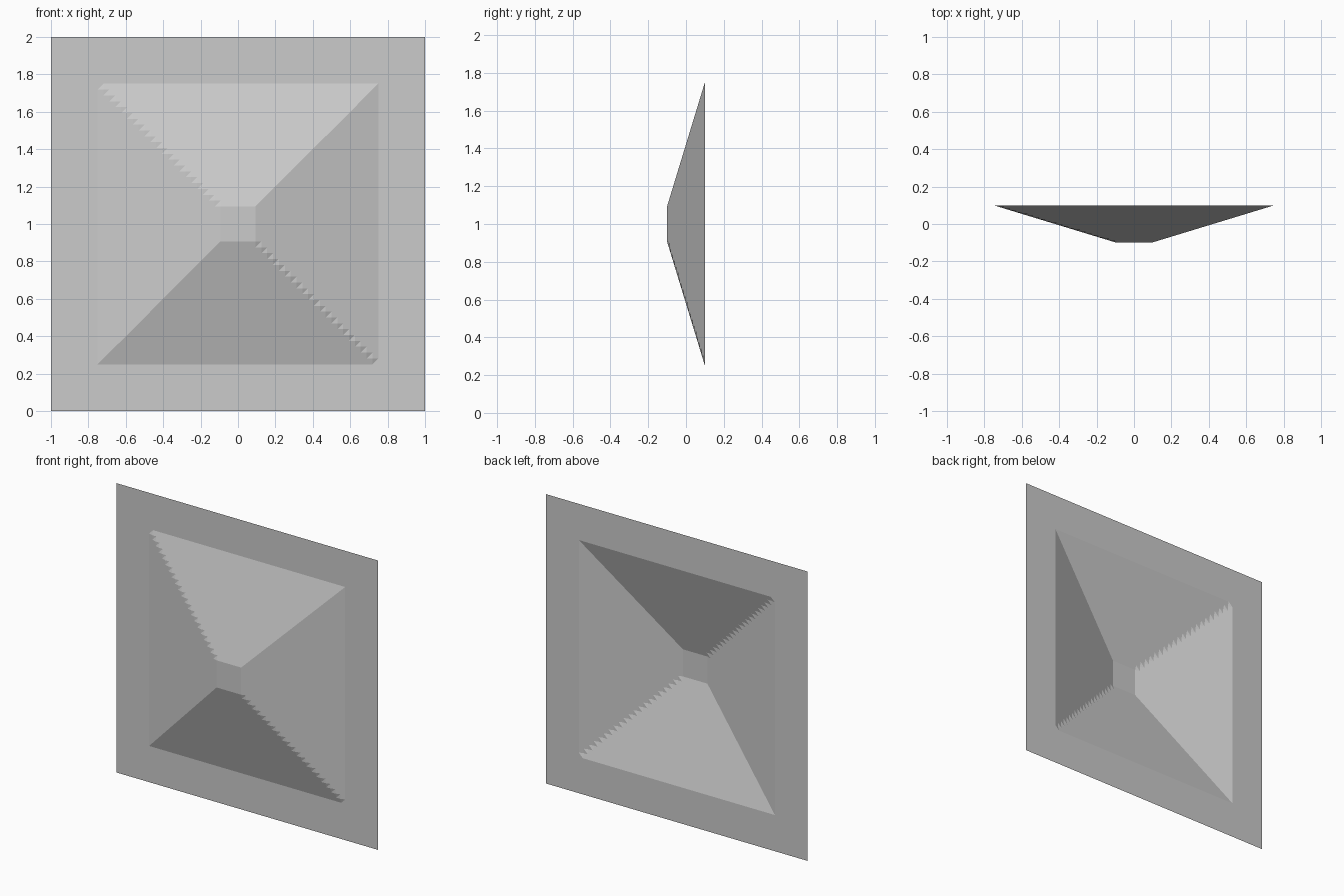
import bpy, bmesh
from mathutils import Matrix

if "Cube" in bpy.data.objects:
    bpy.data.objects.remove(bpy.data.objects["Cube"])

CELLS = 64           # cells along each side of the sheet
OUTER, INNER = 0.75, 0.09375   # half widths of the raised base and its flat tip
BACK, FRONT = 0.1, -0.1        # y of the border and of the tip

grey = bpy.data.materials.new("plain_grey")
grey.diffuse_color = (0.6, 0.6, 0.6, 1)
grey.use_nodes = True
grey.node_tree.nodes["Principled BSDF"].inputs["Base Color"].default_value = grey.diffuse_color

# Upright square sheet, made as a fine grid
bm = bmesh.new()
bmesh.ops.create_grid(bm, x_segments=CELLS, y_segments=CELLS, size=1)

# Split every cell along the same diagonal, which steps two of the ridges
for f in list(bm.faces):
    low = min(f.verts, key=lambda v: v.co.x + v.co.y)
    high = max(f.verts, key=lambda v: v.co.x + v.co.y)
    bmesh.utils.face_split(f, low, high)

# Stand the sheet up and push a blunt pyramid out of it
bm.transform(Matrix(((1, 0, 0, 0), (0, 0, -1, 0), (0, 1, 0, 1), (0, 0, 0, 1))))
for v in bm.verts:
    d = max(abs(v.co.x), abs(v.co.z - 1))
    t = min(max((OUTER - d) / (OUTER - INNER), 0), 1)
    v.co.y = BACK + t * (FRONT - BACK)

mesh = bpy.data.meshes.new("pyramid_panel")
bm.to_mesh(mesh)
bm.free()
mesh.materials.append(grey)
panel = bpy.data.objects.new("pyramid_panel", mesh)
bpy.context.collection.objects.link(panel)
